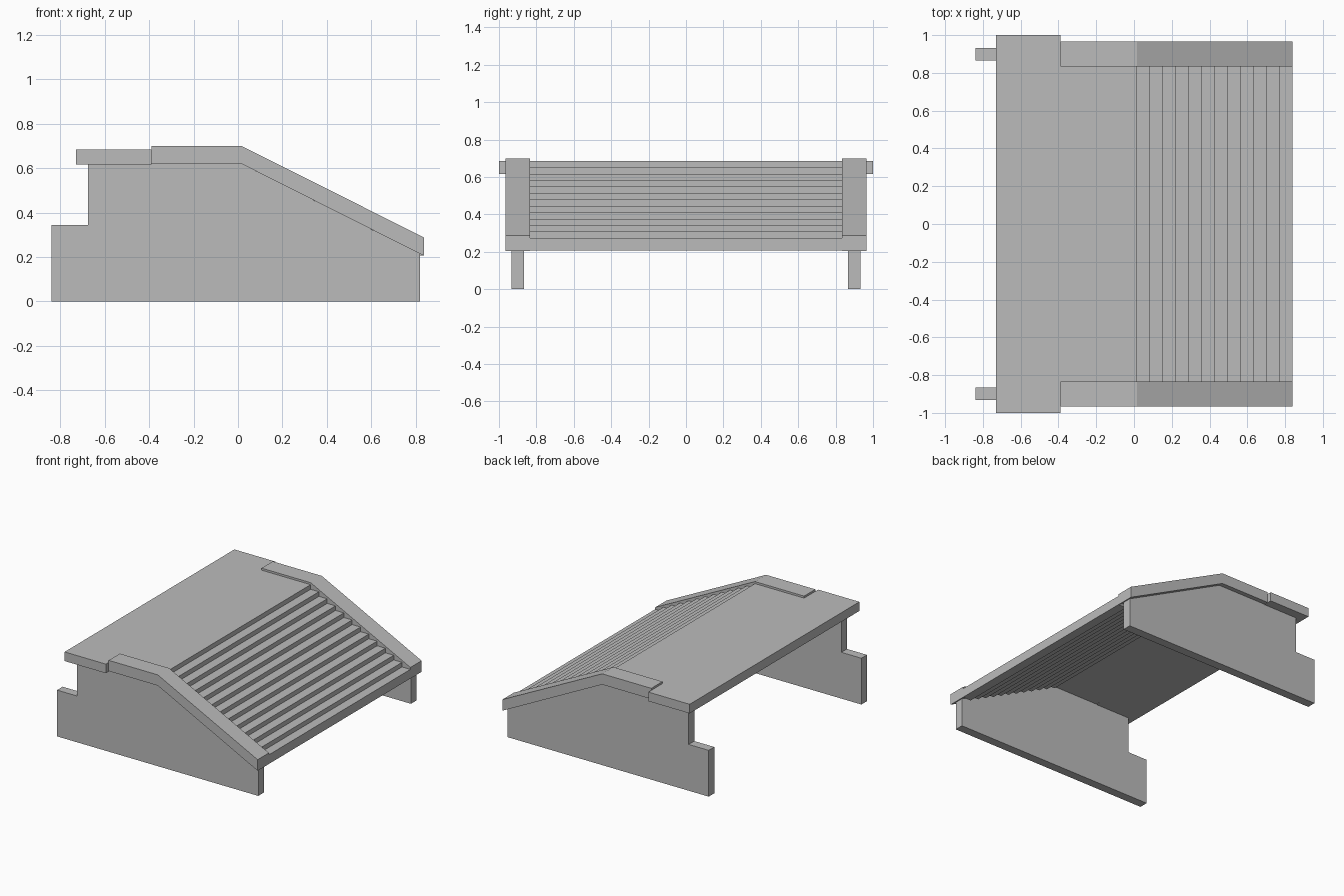
import bpy
import bmesh

default = bpy.data.objects.get("Cube")
if default:
    bpy.data.objects.remove(default, do_unlink=True)

grey = bpy.data.materials.new("plain grey")
grey.use_nodes = True
grey.diffuse_color = (0.5, 0.5, 0.5, 1)
grey.node_tree.nodes["Principled BSDF"].inputs["Base Color"].default_value = (0.5, 0.5, 0.5, 1)


def extrude_profile(name, profile, y0, y1):
    """Extrude an x-z outline from y0 to y1."""
    bm = bmesh.new()
    face = bm.faces.new([bm.verts.new((x, y0, z)) for x, z in profile])
    result = bmesh.ops.extrude_face_region(bm, geom=[face])
    moved = [v for v in result["geom"] if isinstance(v, bmesh.types.BMVert)]
    bmesh.ops.translate(bm, verts=moved, vec=(0, y1 - y0, 0))
    bmesh.ops.recalc_face_normals(bm, faces=bm.faces)
    mesh = bpy.data.meshes.new(name)
    bm.to_mesh(mesh)
    bm.free()
    mesh.materials.append(grey)
    obj = bpy.data.objects.new(name, mesh)
    bpy.context.collection.objects.link(obj)
    return obj


def box_profile(x0, x1, z0, z1):
    return [(x0, z0), (x1, z0), (x1, z1), (x0, z1)]


# Main dimensions
BACK, SPLIT, CREST, END = -0.73, -0.39, 0.015, 0.838
DECK_TOP, THICK = 0.685, 0.068
INNER, OUTER = 0.834, 0.966
STEPS = 12
RUN = (END - CREST) / STEPS
RISE = RUN / 2

# Landing: wide rear slab and narrower slab between the side bands
extrude_profile("rear_landing", box_profile(BACK, SPLIT, DECK_TOP - THICK, DECK_TOP), -1, 1)
extrude_profile("front_landing", box_profile(SPLIT, CREST, DECK_TOP - THICK, DECK_TOP), -INNER, INNER)

# Stair flight, stepped above and below
upper, lower = [], []
for i in range(STEPS):
    x, z = CREST + i * RUN, DECK_TOP - (i + 1) * RISE
    upper += [(x, z), (x + RUN, z)]
    lower += [(x, z - THICK), (x + RUN, z - THICK)]
extrude_profile("stair_flight", upper + lower[::-1], -INNER, INNER)

# Side bands that cap the walls, and the supporting walls
band = [(SPLIT, 0.62), (CREST, 0.62), (END, 0.205), (END, 0.288), (CREST, 0.7), (SPLIT, 0.7)]
wall = [(-0.84, 0), (0.82, 0), (0.82, 0.214), (CREST, 0.62),
        (-0.675, 0.62), (-0.675, 0.345), (-0.84, 0.345)]
for side, s in (("left", 1), ("right", -1)):
    y = "back" if s > 0 else "front"
    extrude_profile(y + "_side_band", band, s * INNER, s * OUTER)
    extrude_profile(y + "_support_wall", wall, s * 0.866, s * 0.932)
